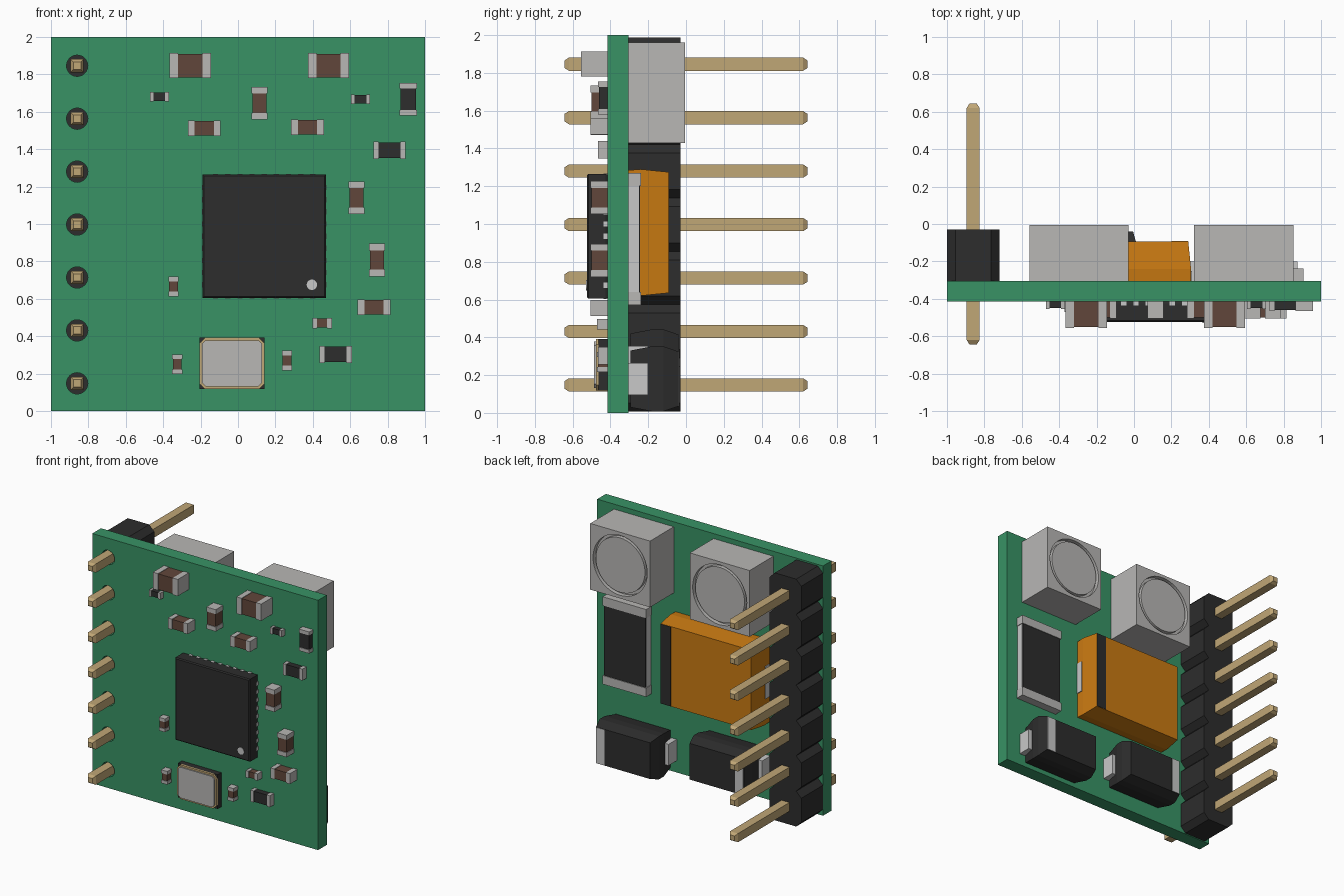
import bpy, bmesh, math
from mathutils import Matrix

if "Cube" in bpy.data.objects:
    bpy.data.objects.remove(bpy.data.objects["Cube"])


def material(name, rgb):
    m = bpy.data.materials.new(name)
    m.use_nodes = True
    m.diffuse_color = (*rgb, 1)
    bsdf = next(n for n in m.node_tree.nodes if n.type == 'BSDF_PRINCIPLED')
    bsdf.inputs["Base Color"].default_value = (*rgb, 1)
    return m


GREEN = material("board green", (0.040, 0.290, 0.130))
BLACK = material("package black", (0.026, 0.026, 0.026))
GREY = material("metal grey", (0.480, 0.472, 0.460))
LIGHT = material("lead silver", (0.580, 0.580, 0.580))
GOLD = material("pin gold", (0.530, 0.385, 0.180))
BROWN = material("capacitor brown", (0.120, 0.062, 0.043))
ORANGE = material("capacitor orange", (0.590, 0.195, 0.006))

FRONT, BACK = -0.415, -0.305     # board surfaces along y


def finish(name, bm, mat):
    bmesh.ops.recalc_face_normals(bm, faces=bm.faces)
    me = bpy.data.meshes.new(name)
    bm.to_mesh(me)
    bm.free()
    if mat:
        me.materials.append(mat)
    ob = bpy.data.objects.new(name, me)
    bpy.context.collection.objects.link(ob)
    return ob


def skin(name, rings, mat):
    """Join a list of equal-length point rings and cap both ends."""
    bm = bmesh.new()
    vs = [[bm.verts.new(p) for p in r] for r in rings]
    n = len(rings[0])
    for a, b in zip(vs, vs[1:]):
        for i in range(n):
            bm.faces.new((a[i], a[(i + 1) % n], b[(i + 1) % n], b[i]))
    bm.faces.new(vs[0])
    bm.faces.new(vs[-1])
    return finish(name, bm, mat)


def loft(name, cx, cz, levels, mat):
    """Rectangular cross-sections (y, half width, half height) stacked along y."""
    return skin(name, [[(cx - a, y, cz - b), (cx + a, y, cz - b),
                        (cx + a, y, cz + b), (cx - a, y, cz + b)]
                       for y, a, b in levels], mat)


def box(name, x0, x1, y0, y1, z0, z1, mat):
    return loft(name, (x0 + x1) / 2, (z0 + z1) / 2,
                [(y, (x1 - x0) / 2, (z1 - z0) / 2) for y in (y0, y1)], mat)


def discs(name, centres, y0, y1, r, mat, n=32):
    """Cylinders along y at each (x, z) centre."""
    bm = bmesh.new()
    for x, z in centres:
        bmesh.ops.create_cone(bm, cap_ends=True, segments=n, radius1=r, radius2=r,
                              depth=y1 - y0,
                              matrix=Matrix.Translation((x, (y0 + y1) / 2, z))
                              @ Matrix.Rotation(math.pi / 2, 4, 'X'))
    return finish(name, bm, mat)


def cut(ob, cutter):
    """Subtract the cutter, bake the result and drop the cutter."""
    cutter.hide_render = True
    mod = ob.modifiers.new("cut", 'BOOLEAN')
    mod.operation, mod.solver, mod.object = 'DIFFERENCE', 'EXACT', cutter
    bpy.context.view_layer.update()
    dg = bpy.context.evaluated_depsgraph_get()
    me = bpy.data.meshes.new_from_object(ob.evaluated_get(dg))
    ob.modifiers.clear()
    ob.data = me
    bpy.data.objects.remove(cutter)


# Board with drilled pin holes
PIN_X, PITCH = -0.86, 0.283
pin_z = [0.997 + (i - 3) * PITCH for i in range(7)]
board = box("circuit_board", -1, 1, FRONT, BACK, 0, 2, GREEN)
cut(board, discs("hole_cutter", [(PIN_X, z) for z in pin_z], -0.5, -0.2, 0.057, None, 24))

# Pin header: notched strip plus seven chamfered pins
right, left, c, h = [], [], 0.045, PITCH / 2
for z in pin_z:
    right += [(-0.72 - c, z - h), (-0.72, z - h + c), (-0.72, z + h - c)]
    left += [(-1 + c, z - h), (-1, z - h + c), (-1, z + h - c)]
right.append((-0.72 - c, pin_z[-1] + h))
left.append((-1 + c, pin_z[-1] + h))
outline = right + left[::-1]
skin("header_strip", [[(x, y, z) for x, z in outline] for y in (BACK, -0.03)], BLACK)
for i, z in enumerate(pin_z):
    loft(f"header_pin_{i + 1}", PIN_X, z,
         [(-0.643, 0.02, 0.02), (-0.62, 0.035, 0.035),
          (0.62, 0.035, 0.035), (0.643, 0.02, 0.02)], GOLD)

# Two shielded inductors with a round core set in a groove
for i, cx in enumerate((0.587, -0.295)):
    shell = box(f"inductor_shell_{i + 1}", cx - 0.265, cx + 0.265, BACK, -0.005, 1.43, 1.96, GREY)
    cut(shell, discs("core_cutter", [(cx, 1.695)], -0.04, 0.1, 0.24, None, 48))
    discs(f"inductor_core_{i + 1}", [(cx, 1.695)], -0.045, -0.008, 0.218, GREY, 48)

# Large power resistor
box("power_resistor_base", 0.525, 0.9, BACK, -0.25, 0.59, 1.25, LIGHT)
box("power_resistor_film", 0.53, 0.895, -0.25, -0.243, 0.64, 1.2, BLACK)
for n, z0, z1 in (("bottom", 0.57, 0.64), ("top", 1.2, 1.27)):
    box(f"power_resistor_{n}_end", 0.52, 0.905, BACK, -0.238, z0, z1, GREY)

# Large orange capacitor with polarity stripe and end tabs
loft("orange_capacitor", -0.11, 0.955,
     [(BACK, 0.415, 0.33), (-0.24, 0.415, 0.335), (-0.093, 0.4, 0.32)], ORANGE)
box("orange_capacitor_stripe", 0.2, 0.289, -0.094, -0.09, 0.637, 1.273, BLACK)
for n, x in (("left", 0.305), ("right", -0.525)):
    box(f"orange_capacitor_{n}_tab", x - 0.006, x + 0.006, BACK, -0.25, 0.83, 1.09, LIGHT)

# Two diodes: split-line body, bent leads and polarity band
for i, (cx, cz, side) in enumerate(((0.585, 0.18, 1), (-0.245, 0.27, -1))):
    loft(f"diode_body_{i + 1}", cx, cz,
         [(-0.295, 0.24, 0.15), (-0.18, 0.262, 0.172), (-0.12, 0.262, 0.172),
          (-0.04, 0.24, 0.145)], BLACK)
    xb = cx + side * 0.2
    box(f"diode_band_{i + 1}", xb - 0.036, xb + 0.036, -0.041, -0.036, cz - 0.143, cz + 0.143, LIGHT)
    for s, n in ((1, "left"), (-1, "right")):
        xl = cx + s * 0.25
        box(f"diode_{n}_lead_{i + 1}", xl - 0.04, xl + 0.04, BACK, -0.2, cz - 0.085, cz + 0.085, LIGHT)

# Main chip with edge pads and marker dot
loft("main_chip", 0.14, 0.935,
     [(-0.525, 0.322, 0.322), (-0.517, 0.33, 0.33), (-0.425, 0.33, 0.33),
      (FRONT, 0.325, 0.325)], BLACK)
discs("main_chip_dot", [(0.395, 0.675)], -0.529, -0.52, 0.028, LIGHT, 24)
for i in range(9):
    d = (i - 4) * 0.065
    box(f"main_chip_upright_pads_{i + 1}", 0.14 + d - 0.014, 0.14 + d + 0.014,
        -0.437, FRONT, 0.603, 1.267, LIGHT)
    box(f"main_chip_level_pads_{i + 1}", -0.192, 0.472,
        -0.437, FRONT, 0.935 + d - 0.014, 0.935 + d + 0.014, LIGHT)

# Crystal: dark base, gold rim, grey lid
loft("crystal_base", -0.032, 0.255, [(-0.462, 0.175, 0.137), (FRONT, 0.175, 0.137)], BLACK)
for name, y0, y1, inset, cc, mat in (("crystal_rim", -0.476, -0.46, 0.0, 0.03, GOLD),
                                     ("crystal_lid", -0.486, -0.47, 0.014, 0.02, GREY)):
    a, b = 0.175 - inset, 0.137 - inset
    pts = [(-a + cc, -b), (a - cc, -b), (a, -b + cc), (a, b - cc),
           (a - cc, b), (-a + cc, b), (-a, b - cc), (-a, -b + cc)]
    skin(name, [[(-0.032 + x, y, 0.255 + z) for x, z in pts] for y in (y0, y1)], mat)


# Small chip parts: (x, z, upright)
def chip(name, cx, cz, upright, size, mat):
    length, width, height, cap = size

    def part(n, u0, u1, w, top, m):
        a, b = (u0, u1), (-w / 2, w / 2)
        (xa, xb), (za, zb) = (b, a) if upright else (a, b)
        box(n, cx + xa, cx + xb, top, FRONT, cz + za, cz + zb, m)

    k = length / 2
    part(name + "_body", -k + cap / 2, k - cap / 2, width - 0.008, FRONT - height + 0.005, mat)
    part(name + "_end_a", -k, -k + cap, width, FRONT - height, GREY)
    part(name + "_end_b", k - cap, k, width, FRONT - height, GREY)


GROUPS = (
    ("large_capacitor", BROWN, (0.22, 0.134, 0.14, 0.045),
     [(-0.255, 1.847, 0), (0.484, 1.847, 0)]),
    ("medium_capacitor", BROWN, (0.175, 0.084, 0.09, 0.036),
     [(-0.18, 1.512, 0), (0.115, 1.646, 1), (0.372, 1.517, 0),
      (0.634, 1.14, 1), (0.743, 0.807, 1), (0.727, 0.555, 0)]),
    ("small_capacitor", BROWN, (0.106, 0.055, 0.055, 0.026),
     [(0.45, 0.47, 0), (-0.345, 0.665, 1), (-0.325, 0.25, 1), (0.262, 0.27, 1)]),
    ("medium_resistor", BLACK, (0.173, 0.092, 0.05, 0.028),
     [(0.91, 1.667, 1), (0.81, 1.394, 0), (0.522, 0.303, 0)]),
    ("small_resistor", BLACK, (0.102, 0.052, 0.04, 0.02),
     [(-0.42, 1.68, 0), (0.655, 1.667, 0)]),
)
for name, mat, size, places in GROUPS:
    for i, (x, z, up) in enumerate(places):
        chip(f"{name}_{i + 1}", x, z, up, size, mat)
